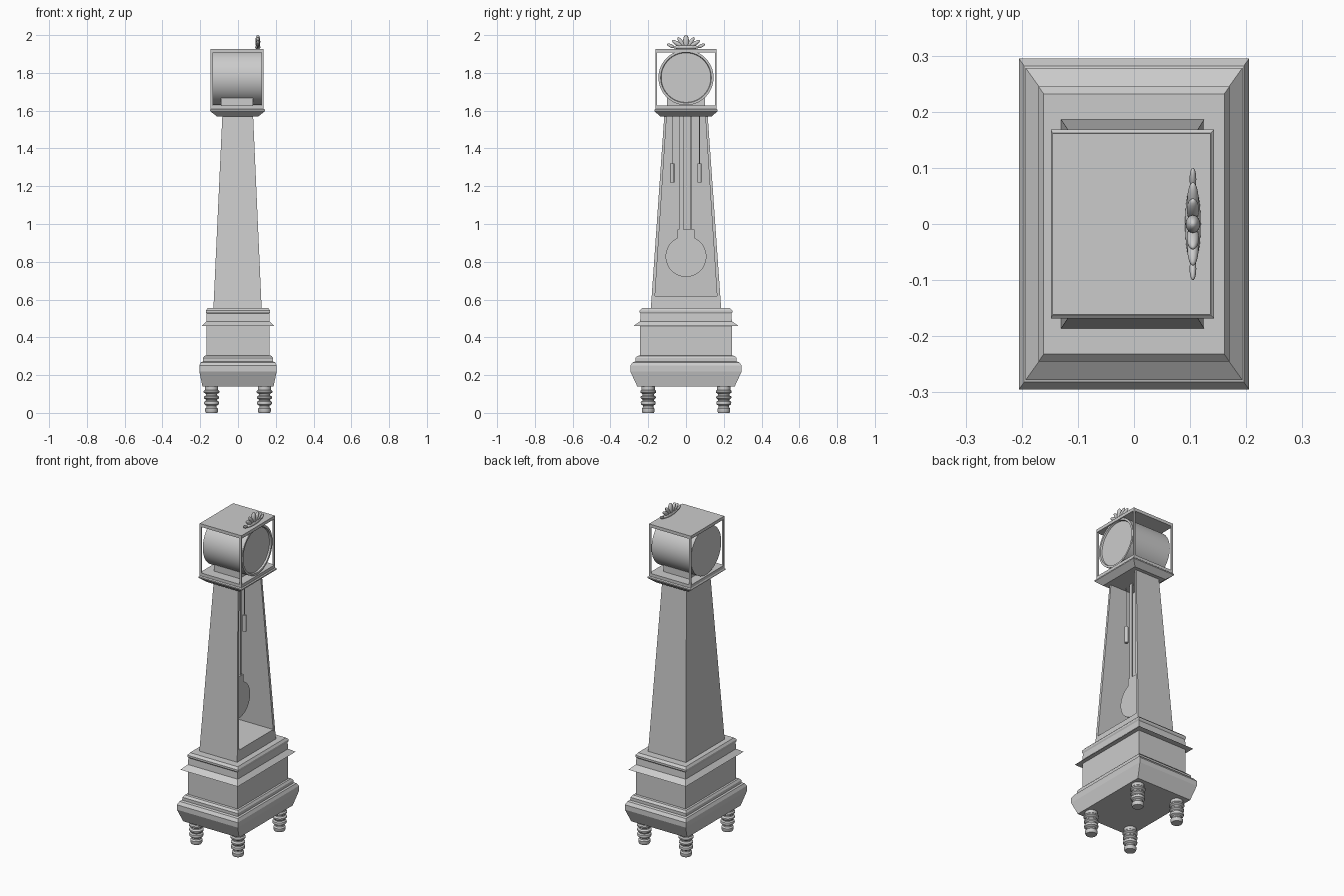
import bpy, bmesh
from math import cos, sin, pi, radians
from mathutils import Matrix

if "Cube" in bpy.data.objects:
    bpy.data.objects.remove(bpy.data.objects["Cube"])


def finish(name, bm, smooth=False):
    bmesh.ops.recalc_face_normals(bm, faces=bm.faces)
    me = bpy.data.meshes.new(name)
    bm.to_mesh(me)
    bm.free()
    ob = bpy.data.objects.new(name, me)
    bpy.context.collection.objects.link(ob)
    if smooth:
        bpy.ops.object.select_all(action='DESELECT')
        ob.select_set(True)
        bpy.context.view_layer.objects.active = ob
        bpy.ops.object.shade_smooth_by_angle(angle=radians(35))
    return ob


def skin(bm, rings):
    n = len(rings[0])
    for a, b in zip(rings, rings[1:]):
        for i in range(n):
            j = (i + 1) % n
            bm.faces.new((a[i], a[j], b[j], b[i]))
    bm.faces.new(rings[0])
    bm.faces.new(rings[-1])


def loft(name, sections):
    """Stack of rectangles (x0, x1, y0, y1, z), capped at both ends."""
    bm = bmesh.new()
    skin(bm, [[bm.verts.new(p) for p in
               ((x0, y0, z), (x1, y0, z), (x1, y1, z), (x0, y1, z))]
              for x0, x1, y0, y1, z in sections])
    return finish(name, bm)


def box(name, x0, x1, y0, y1, z0, z1):
    return loft(name, [(x0, x1, y0, y1, z0), (x0, x1, y0, y1, z1)])


def lathe(name, profile, loc, axis='Z', n=32):
    """Turn (radius, height) points about a vertical or x axis."""
    bm = bmesh.new()
    skin(bm, [[bm.verts.new((r * cos(2 * pi * i / n), r * sin(2 * pi * i / n), h))
               for i in range(n)] for r, h in profile])
    if axis == 'X':
        bm.transform(Matrix.Rotation(pi / 2, 4, 'Y'))
    bm.transform(Matrix.Translation(loc))
    return finish(name, bm, True)


# Turned feet
foot = [(.030, 0), (.034, .008), (.034, .022), (.027, .030), (.027, .038), (.038, .045),
        (.040, .053), (.038, .060), (.030, .065), (.030, .070), (.040, .078), (.040, .086),
        (.030, .093), (.030, .100), (.042, .108), (.042, .116), (.035, .122), (.035, .142)]
for sx in (-1, 1):
    for sy in (-1, 1):
        lathe('foot', foot, (sx * .14, sy * .20, 0), n=24)

# Stepped plinth with mouldings and a sharp skirt
plinth = [(.188, .258, .14), (.205, .295, .22), (.205, .295, .25), (.196, .282, .268),
          (.186, .268, .272), (.186, .268, .29), (.178, .256, .302), (.168, .243, .304),
          (.168, .243, .46), (.193, .278, .46), (.168, .243, .485), (.166, .240, .525),
          (.170, .245, .533), (.170, .245, .542), (.161, .232, .555)]
loft('plinth', [(-x, x, -y, y, z) for x, y, z in plinth])

# Tapered trunk, open at the dial side
ZB, ZT = .555, 1.572
for s in (-1, 1):
    loft('trunk_side', [(-.13, .125, *sorted((s * .186, s * .168)), ZB),
                        (-.083, .08, *sorted((s * .115, s * .102)), ZT)])
loft('trunk_back', [(-.13, -.117, -.186, .186, ZB), (-.083, -.072, -.115, .115, ZT)])
loft('trunk_floor', [(-.129, .125, -.184, .184, ZB), (-.126, .122, -.181, .181, .62)])

# Pendulum, hanging rods and weights
lathe('pendulum_disc', [(.108, -.006), (.108, .006)], (0, 0, .828), 'X', 48)
box('pendulum_neck', -.006, .006, -.045, .045, .91, .972)
box('pendulum_rod_wide', -.003, .003, -.037, -.012, .97, ZT)
box('pendulum_rod_thin', -.003, .003, .023, .029, .97, ZT)
for y in (-.073, .071):
    lathe('weight', [(.011, 1.22), (.011, 1.32)], (-.006, y, 0), n=16)
    lathe('weight_cord', [(.002, 1.32), (.002, ZT)], (-.006, y, 0), n=8)

# Flared moulding under the hood
loft('hood_moulding', [(-.112, .108, -.137, .137, 1.57), (-.148, .143, -.168, .168, 1.598),
                       (-.148, .143, -.168, .168, 1.605), (-.145, .137, -.162, .162, 1.61)])

# Open hood frame
X0, X1, Y = -.145, .136, .161
box('hood_floor', X0, X1, -Y, Y, 1.608, 1.628)
box('hood_roof', X0, X1, -Y, Y, 1.908, 1.927)
for x in (X0, X1 - .012):
    for y in (-Y, Y - .007):
        box('hood_post', x, x + .012, y, y + .007, 1.62, 1.915)

# Movement drum with dial rim on a block
box('drum_block', -.09, .08, -.10, .10, 1.625, 1.668)
lathe('drum', [(.146, -.135), (.146, .122), (.146, .130), (.134, .130), (.131, .120)],
      (0, 0, 1.775), 'X', 64)


# Carved crest of rounded leaves
def leaf(y, z, angle, half_len, half_w, half_t):
    bm = bmesh.new()
    bmesh.ops.create_uvsphere(bm, u_segments=20, v_segments=12, radius=1)
    bm.transform(Matrix.Translation((.105, y, z)) @ Matrix.Rotation(radians(-angle), 4, 'X')
                 @ Matrix.Diagonal((half_t, half_w, half_len, 1)))
    finish('crest_leaf', bm, True)


leaf(0, 1.965, 0, .036, .016, .013)
leaf(0, 1.936, 90, .072, .012, .014)
for s in (-1, 1):
    leaf(s * .025, 1.962, s * 35, .032, .011, .011)
    leaf(s * .044, 1.954, s * 60, .034, .011, .010)
    leaf(s * .080, 1.943, s * 65, .022, .009, .006)
